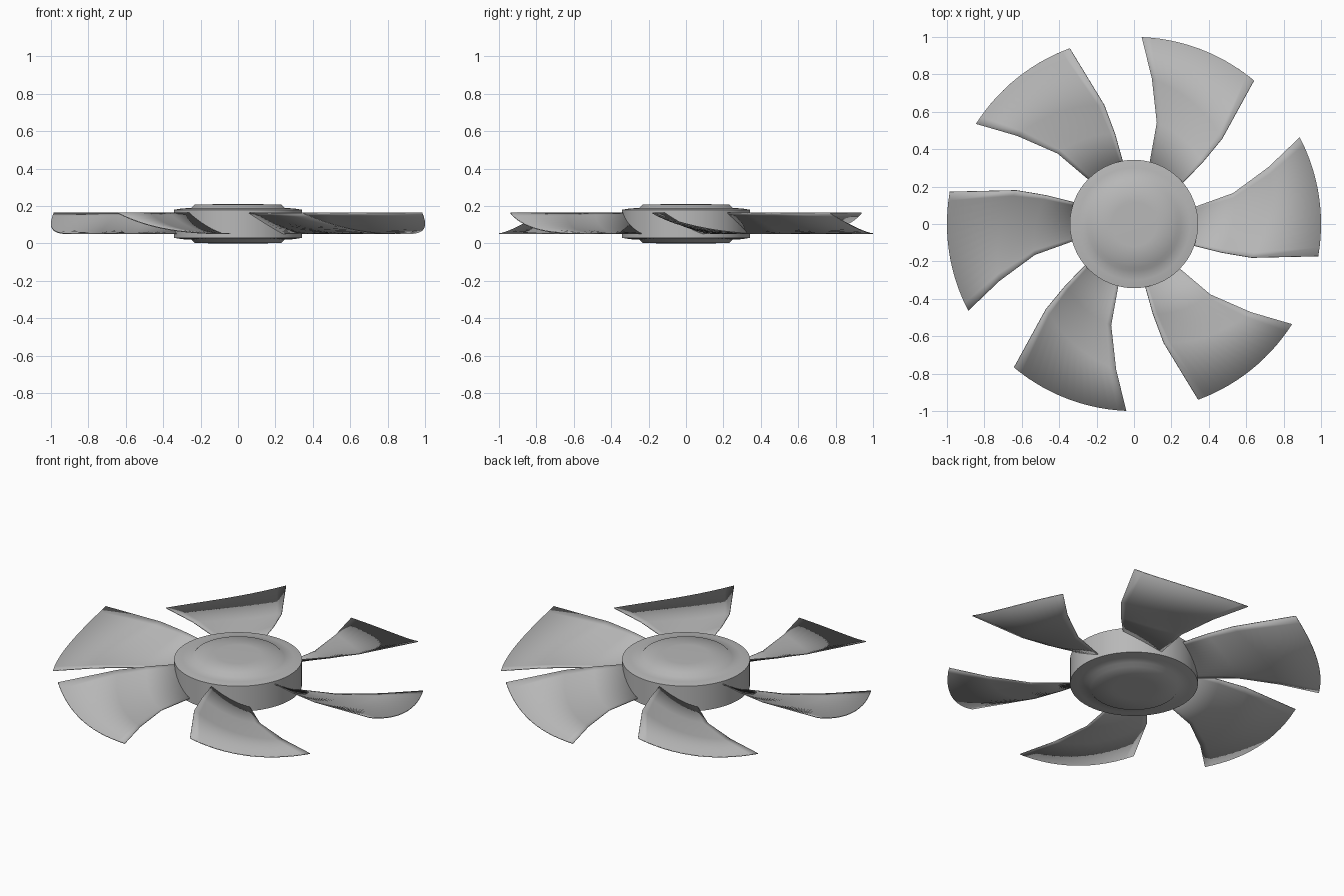
import bpy, bmesh, math

if "Cube" in bpy.data.objects:
    bpy.data.objects.remove(bpy.data.objects["Cube"])

BLADES = 6
CHORD = 14      # divisions across a blade

# single grey plastic
grey = bpy.data.materials.new("grey_plastic")
grey.diffuse_color = (0.48, 0.48, 0.48, 1)
grey.use_nodes = True
grey.node_tree.nodes["Principled BSDF"].inputs["Base Color"].default_value = grey.diffuse_color


def make_object(name, bm, angle):
    bmesh.ops.recalc_face_normals(bm, faces=bm.faces)
    mesh = bpy.data.meshes.new(name)
    bm.to_mesh(mesh)
    bm.free()
    mesh.materials.append(grey)
    obj = bpy.data.objects.new(name, mesh)
    bpy.context.collection.objects.link(obj)
    bpy.ops.object.select_all(action='DESELECT')
    obj.select_set(True)
    bpy.context.view_layer.objects.active = obj
    bpy.ops.object.shade_smooth_by_angle(angle=math.radians(angle))
    return obj


# Hub: lathed profile, symmetric top and bottom, with a low raised cap
MID = 0.105
top = [(0.0, 0.21), (0.12, 0.21), (0.232, 0.207), (0.25, 0.19),
       (0.30, 0.187), (0.343, 0.18)]
profile = top + [(r, 2 * MID - z) for r, z in reversed(top)]
bm = bmesh.new()
verts = [bm.verts.new((r, 0, z)) for r, z in profile]
edges = [bm.edges.new(pair) for pair in zip(verts, verts[1:])]
bmesh.ops.spin(bm, geom=verts + edges, cent=(0, 0, 0), axis=(0, 0, 1),
               angle=math.tau, steps=64, use_duplicate=False)
bmesh.ops.remove_doubles(bm, verts=bm.verts, dist=1e-4)
make_object("hub", bm, 60)

# Blade outline: high edge and low edge, from root to tip (x, y)
high_edge = [(0.28, -0.105), (0.47, -0.153), (0.63, -0.18), (0.985, -0.172)]
low_edge = [(0.28, 0.075), (0.53, 0.165), (0.72, 0.305), (0.886, 0.464)]


def blade_point(i, t):
    (x0, y0), (x1, y1) = high_edge[i], low_edge[i]
    r = math.hypot(x0, y0) * (1 - t) + math.hypot(x1, y1) * t
    a = math.atan2(y0, x0) * (1 - t) + math.atan2(y1, x1) * t
    # nearly straight pitch at the root, scooped at the tip
    power = 1.15 + 1.25 * i / (len(high_edge) - 1)
    return r * math.cos(a), r * math.sin(a), 0.052 + 0.111 * (1 - t) ** power


# Blades: one scooped sheet, thickened and repeated round the hub
for b in range(BLADES):
    bm = bmesh.new()
    rows = [[bm.verts.new(blade_point(i, j / CHORD)) for j in range(CHORD + 1)]
            for i in range(len(high_edge))]
    for r0, r1 in zip(rows, rows[1:]):
        for j in range(CHORD):
            bm.faces.new((r0[j], r1[j], r1[j + 1], r0[j + 1]))
    blade = make_object(f"blade_{b + 1}", bm, 40)
    blade.rotation_euler.z = math.tau * b / BLADES
    solid = blade.modifiers.new("thickness", 'SOLIDIFY')
    solid.thickness = 0.005
    solid.offset = 0
